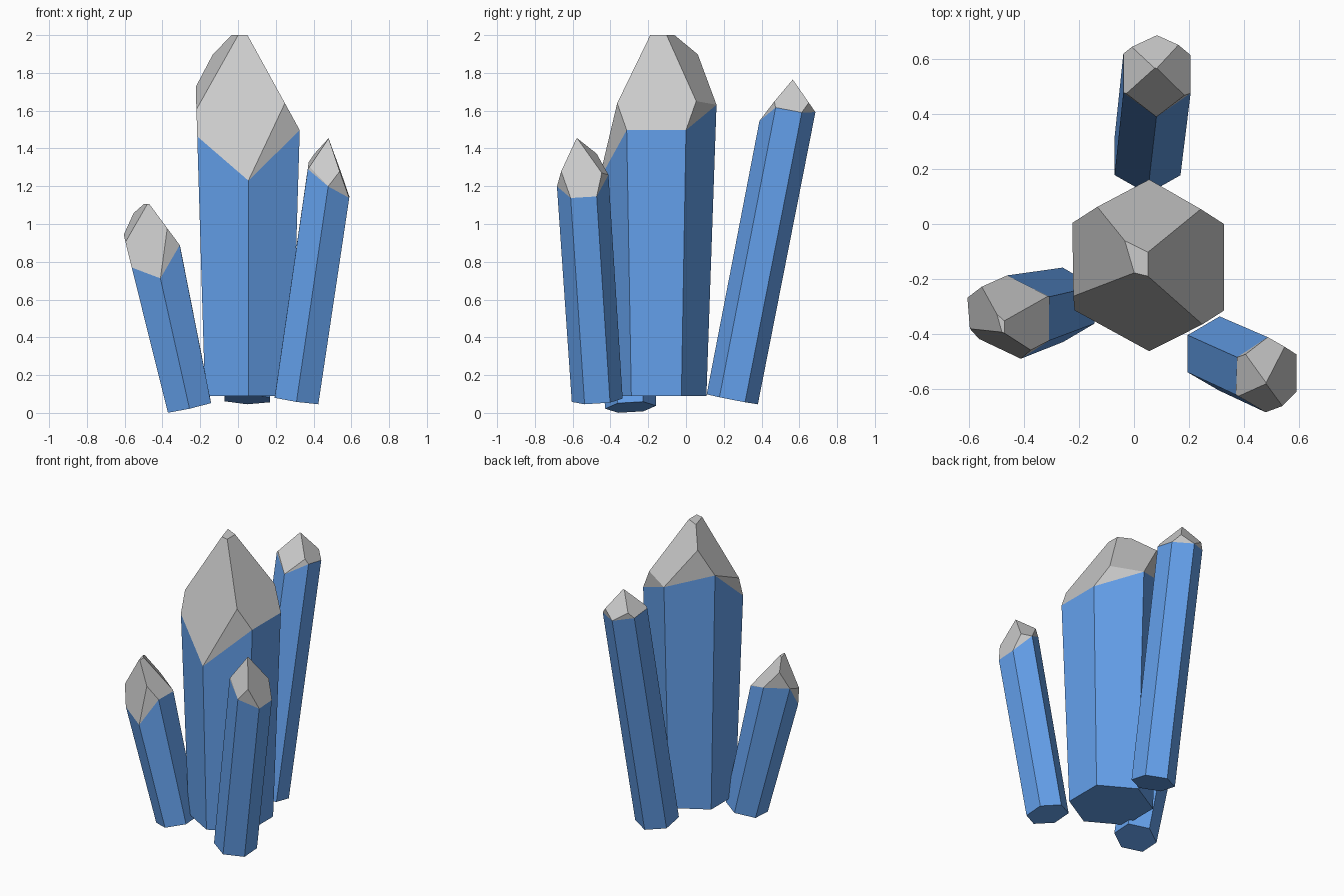
import bpy, bmesh
from math import radians, cos, sin
from mathutils import Vector

if "Cube" in bpy.data.objects:
    bpy.data.objects.remove(bpy.data.objects["Cube"])

blue = bpy.data.materials.new("crystal_blue")
blue.diffuse_color = (0.13, 0.36, 0.85, 1)
blue.use_nodes = True
blue.node_tree.nodes["Principled BSDF"].inputs["Base Color"].default_value = blue.diffuse_color


def make_part(name, source, keep, material=None):
    """Turn the chosen faces of a crystal into an object."""
    bm = source.copy()
    bm.faces.ensure_lookup_table()
    drop = [f for f in bm.faces if f.material_index != keep]
    bmesh.ops.delete(bm, geom=drop, context='FACES')
    for f in bm.faces:
        f.material_index = 0
    mesh = bpy.data.meshes.new(name)
    bm.to_mesh(mesh)
    bm.free()
    if material:
        mesh.materials.append(material)
    bpy.context.collection.objects.link(bpy.data.objects.new(name, mesh))


def crystal(name, base, upper, r_base, r_upper, cuts):
    """Six-sided shaft along base -> upper, trimmed by sloping tip planes.
    Each cut is (point, dz/dx, dz/dy)."""
    base, upper = Vector(base), Vector(upper)
    axis = upper - base
    turn = Vector((0, 0, 1)).rotation_difference(axis)
    bm = bmesh.new()
    rings = []
    for t in (0, 1.6):
        r = r_base + (r_upper - r_base) * t
        ring = []
        for k in range(6):
            a = radians(90 + 60 * k)
            ring.append(bm.verts.new(base + axis * t + turn @ Vector((r * cos(a), r * sin(a), 0))))
        rings.append(ring)
    low, high = rings
    bm.faces.new(low[::-1])
    bm.faces.new(high)
    for k in range(6):
        n = (k + 1) % 6
        bm.faces.new((low[k], low[n], high[n], high[k]))

    # tip facets
    for point, sx, sy in cuts:
        bmesh.ops.bisect_plane(bm, geom=bm.verts[:] + bm.edges[:] + bm.faces[:], dist=1e-5,
                               plane_co=point, plane_no=Vector((-sx, -sy, 1)).normalized(),
                               clear_outer=True)
        rim = [e for e in bm.edges if e.is_boundary]
        if rim:
            bmesh.ops.edgeloop_fill(bm, edges=rim)

    # divide each side where the shaft ends and the tip begins
    base_verts = set(low)
    for f in bm.faces[:]:
        feet = [v for v in f.verts if v in base_verts]
        if len(feet) == 2 and len(f.verts) > 4:
            tops = []
            for v in feet:
                tops += [e.other_vert(v) for e in v.link_edges
                         if e in f.edges[:] and e.other_vert(v) not in base_verts]
            bmesh.utils.face_split(f, tops[0], tops[1])
    bmesh.ops.recalc_face_normals(bm, faces=bm.faces[:])
    for f in bm.faces:
        f.material_index = 0 if any(v in base_verts for v in f.verts) else 1
    make_part(name + "_shaft", bm, 0, blue)
    make_part(name + "_tip", bm, 1)
    bm.free()


# tall centre crystal
crystal("centre_crystal", (0.055, -0.157, 0.09), (0.055, -0.157, 1.5), 0.265, 0.314, [
    ((0.325, -0.16, 1.5), -1.82, 0),
    ((0.055, -0.465, 1.22), 0.69, 2.84),
    ((0.055, 0.155, 1.64), -0.69, -1.385),
    ((-0.22, 0, 1.73), 1.6, 0.47),
    ((0, 0, 2.0), 0, 0)])

# short left crystal
crystal("left_crystal", (-0.2575, -0.293, 0.03), (-0.436, -0.341, 0.83), 0.135, 0.158, [
    ((-0.295, -0.35, 0.87), -1.35, 0),
    ((-0.42, -0.49, 0.685), 2.35, 5.75),
    ((-0.33, -0.275, 0.92), -0.82, -0.94),
    ((-0.595, -0.27, 0.96), 1.8, 0.5),
    ((0, 0, 1.107), 0, 0)])

# front right crystal
crystal("right_crystal", (0.31, -0.47, 0.067), (0.477, -0.545, 1.2), 0.135, 0.138, [
    ((0.595, -0.54, 1.125), -2.87, 0.07),
    ((0.485, -0.68, 1.21), 0.4, 2.45),
    ((0.485, -0.41, 1.26), -0.5, -1.15),
    ((0.375, -0.475, 1.33), 1.4, 0.22)])

# slim back crystal
crystal("back_crystal", (0.049, 0.245, 0.072), (0.083, 0.543, 1.6), 0.138, 0.141, [
    ((0.205, 0.485, 1.615), -1.35, -0.19),
    ((0.085, 0.4, 1.56), 0.05, 1.24),
    ((0.08, 0.69, 1.585), 0, -1.44),
    ((-0.038, 0.6, 1.62), 1.25, -0.1)])
